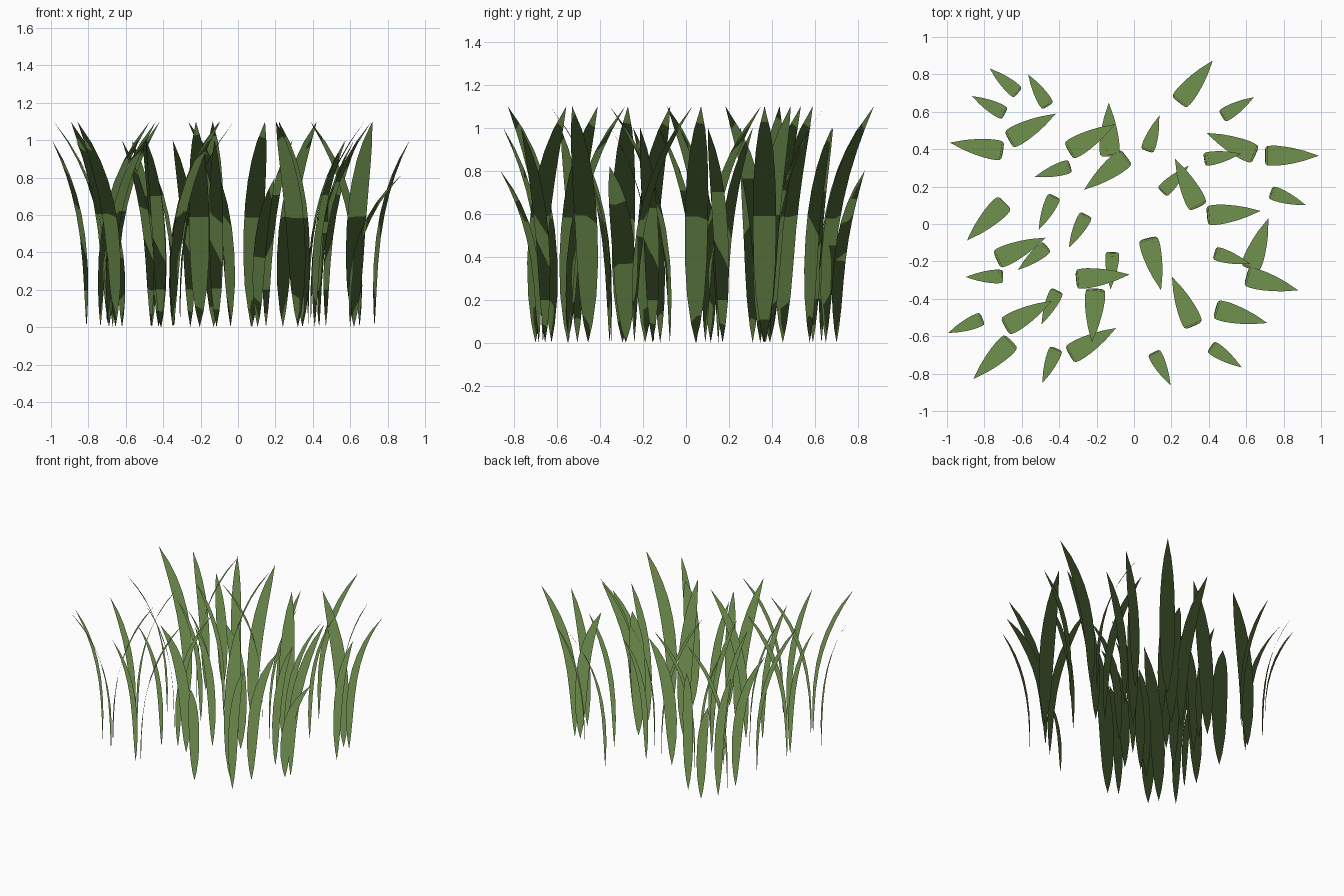
import bpy, bmesh, math
from mathutils import Vector

if "Cube" in bpy.data.objects:
    bpy.data.objects.remove(bpy.data.objects["Cube"])

green = bpy.data.materials.new("grass_green")
green.diffuse_color = (0.165, 0.285, 0.078, 1)
green.use_nodes = True
green.node_tree.nodes["Principled BSDF"].inputs["Base Color"].default_value = green.diffuse_color

# blade roots and lean: x, y, lean angle in degrees
WIDE = [(-.67, .45, 29), (-.70, .39, 171), (-.35, .39, 30), (-.13, .36, 91),
        (-.04, .36, 218), (.24, .65, 51), (.65, .37, 156), (.70, .365, 0),
        (.345, .09, 116), (.39, .045, 5), (.62, -.24, 70), (.435, -.455, -15),
        (.32, -.545, 114), (.075, -.075, -76), (-.345, -.70, 30),
        (-.655, -.625, -135), (-.69, -.55, 29), (-.205, -.345, -94),
        (-.31, -.295, 5), (-.69, .115, -135), (-.735, -.19, 24)]
NARROW = [(-.46, .63, 122), (-.69, .59, 152), (-.34, .31, 197), (.07, .39, 71),
          (.47, .575, 31), (.375, .345, 9), (.15, .17, 45), (.73, .17, -20),
          (.43, -.155, -17), (.41, -.655, -34), (-.415, -.665, -112),
          (-.81, -.505, -157), (-.41, -.355, -115), (-.115, -.15, -93),
          (-.255, .05, -118), (-.425, .15, -115), (-.465, -.12, -141),
          (-.70, -.28, 181)]
SHORT_WIDE = [(.60, -.28, -15)]
SHORT_NARROW = [(-.62, .70, 139), (.105, -.685, -63)]

# half-width factor along the blade: (height fraction, width fraction)
PROFILE = [(0, 0), (.08, .40), (.2, .76), (.34, .95), (.48, 1), (.6, 1),
           (.71, .92), (.81, .76), (.9, .5), (1, 0)]


def add_blade(bm, x, y, deg, height, width, reach, power):
    """One leaf-shaped strip bending towards its lean direction."""
    a = math.radians(deg)
    lean = Vector((math.cos(a), math.sin(a), 0))
    side = Vector((-math.sin(a), math.cos(a), 0))
    prev = None
    for t, w in PROFILE:
        c = Vector((x, y, t * height)) + lean * reach * t ** power
        if w == 0:
            row = [bm.verts.new(c)]
        else:
            s = side * w * width / 2
            row = [bm.verts.new(c - s), bm.verts.new(c + s)]
        if prev:
            # faces point to the upper, inner side of the bend
            ring = prev + row[::-1]
            bm.faces.new(ring[::-1]).smooth = True
        prev = row


def blade_group(name, blades, height, width, reach, power):
    bm = bmesh.new()
    for x, y, deg in blades:
        add_blade(bm, x, y, deg, height, width, reach, power)
    me = bpy.data.meshes.new(name)
    bm.to_mesh(me)
    bm.free()
    me.materials.append(green)
    # foliage normals: every leaf is smoothed towards the sky
    me.normals_split_custom_set_from_vertices([(0, 0, 1)] * len(me.vertices))
    ob = bpy.data.objects.new(name, me)
    bpy.context.collection.objects.link(ob)


blade_group("wide_blades", WIDE, 1.10, .107, .288, 3)
blade_group("narrow_blades", NARROW, 1.00, .073, .2, 3)
blade_group("short_wide_blades", SHORT_WIDE, .82, .107, .288, 3)
blade_group("short_narrow_blades", SHORT_NARROW, .80, .073, .2, 3)
